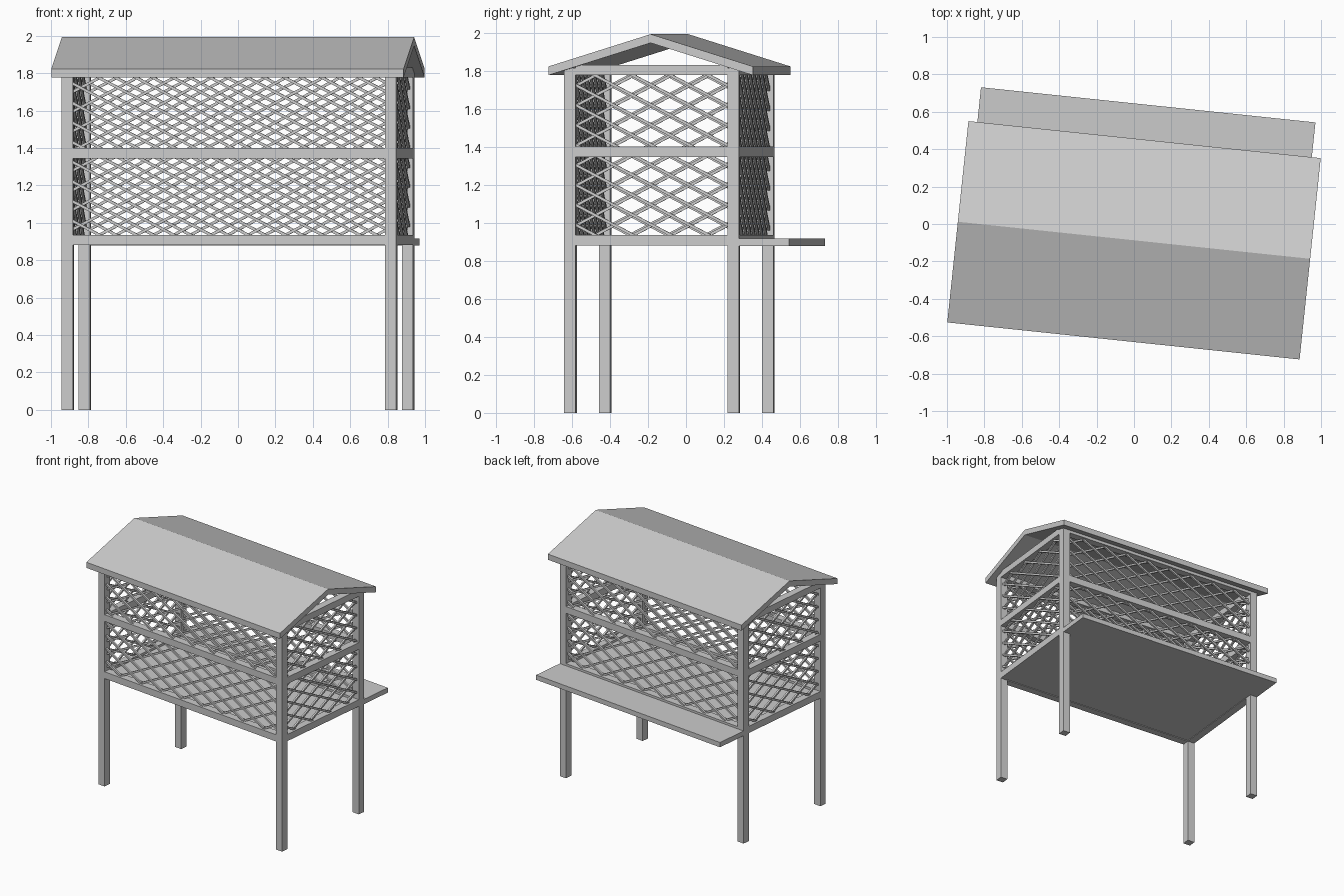
import bpy, bmesh, math
from mathutils import Matrix, Vector

if "Cube" in bpy.data.objects:
    bpy.data.objects.remove(bpy.data.objects["Cube"])

# Whole shed is turned slightly about z
PLACE = Matrix.Translation((0, -0.087, 0)) @ Matrix.Rotation(math.radians(-6), 4, 'Z')
LX, LY, S = 0.869, 0.432, 0.06       # leg centre offsets, timber size


def finish(name, bm):
    bmesh.ops.recalc_face_normals(bm, faces=bm.faces)
    me = bpy.data.meshes.new(name)
    bm.to_mesh(me)
    bm.free()
    ob = bpy.data.objects.new(name, me)
    ob.matrix_world = PLACE
    bpy.context.collection.objects.link(ob)
    return ob


def box(name, lo, hi):
    lo, hi = Vector(lo), Vector(hi)
    bm = bmesh.new()
    m = Matrix.Translation((lo + hi) / 2) @ Matrix.Diagonal((*(hi - lo), 1))
    bmesh.ops.create_cube(bm, size=1, matrix=m)
    return finish(name, bm)


def lattice(name, half, frame, width=0.2, height=0.105, t=0.015):
    """Diagonal bars clipped to a panel; frame maps (u, depth, z) into place."""
    z0, z1 = 0.925, 1.785
    k = height / width
    bm = bmesh.new()
    n = int((z1 - z0 + 2 * k * half) / height) + 2
    for sign in (1, -1):
        for i in range(-n, n + 1):
            c = (z0 + z1) / 2 + (i + 0.5) * height
            # where the line z = c + sign*k*u crosses the panel
            ua, ub = sorted(((z0 - c) / (sign * k), (z1 - c) / (sign * k)))
            ua, ub = max(ua, -half), min(ub, half)
            if ub - ua < 0.02:
                continue
            mid = (ua + ub) / 2
            length = (ub - ua) * math.hypot(1, k)
            m = (frame @ Matrix.Translation((mid, sign * 0.005, c + sign * k * mid))
                 @ Matrix.Rotation(-sign * math.atan(k), 4, 'Y')
                 @ Matrix.Diagonal((length, t, t, 1)))
            bmesh.ops.create_cube(bm, size=1, matrix=m)
    return finish(name, bm)


h = S / 2
# Corner legs
for sx, a in ((-1, "left"), (1, "right")):
    for sy, b in ((-1, "front"), (1, "back")):
        box(f"{b}_{a}_leg", (sx * LX - h, sy * LY - h, 0), (sx * LX + h, sy * LY + h, 1.815))

# Horizontal rails on all four sides at three heights
for level, z0, z1 in (("bottom", 0.88, 0.935), ("middle", 1.345, 1.40), ("top", 1.777, 1.83)):
    for s, a, b in ((-1, "front", "left"), (1, "back", "right")):
        top = min(z1, 1.815)
        box(f"{a}_{level}_rail", (-LX + h, s * LY - h, z0), (LX - h, s * LY + h, top))
        box(f"{b}_{level}_rail", (s * LX - h, -LY + h, z0), (s * LX + h, LY - h, z1))

# Lattice panels
for s, a, b in ((-1, "front", "left"), (1, "back", "right")):
    lattice(f"{a}_lattice", LX - h + 0.005, Matrix.Translation((0, s * LY, 0)))
    lattice(f"{b}_lattice", LY - h + 0.005,
            Matrix.Translation((s * LX, 0, 0)) @ Matrix.Rotation(math.pi / 2, 4, 'Z'))

# Floor and the shelf along the back
box("floor", (-LX + h, -LY + h, 0.885), (LX - h, LY - h, 0.917))
box("back_shelf", (-LX - h, LY + h, 0.878), (LX + h, 0.728, 0.917))

# Gable roof: chevron profile extruded along the length
R, D, T = 0.947, 0.541, 0.046
profile = [(-D, 1.822), (0, 1.992), (D, 1.822), (D, 1.822 - T), (0, 1.992 - T), (-D, 1.822 - T)]
bm = bmesh.new()
ends = [[bm.verts.new((x, y, z)) for y, z in profile] for x in (-R, R)]
for i in range(6):
    j = (i + 1) % 6
    bm.faces.new((ends[0][i], ends[0][j], ends[1][j], ends[1][i]))
for e in ends:
    bm.faces.new((e[0], e[1], e[4], e[5]))
    bm.faces.new((e[1], e[2], e[3], e[4]))
finish("roof", bm)
